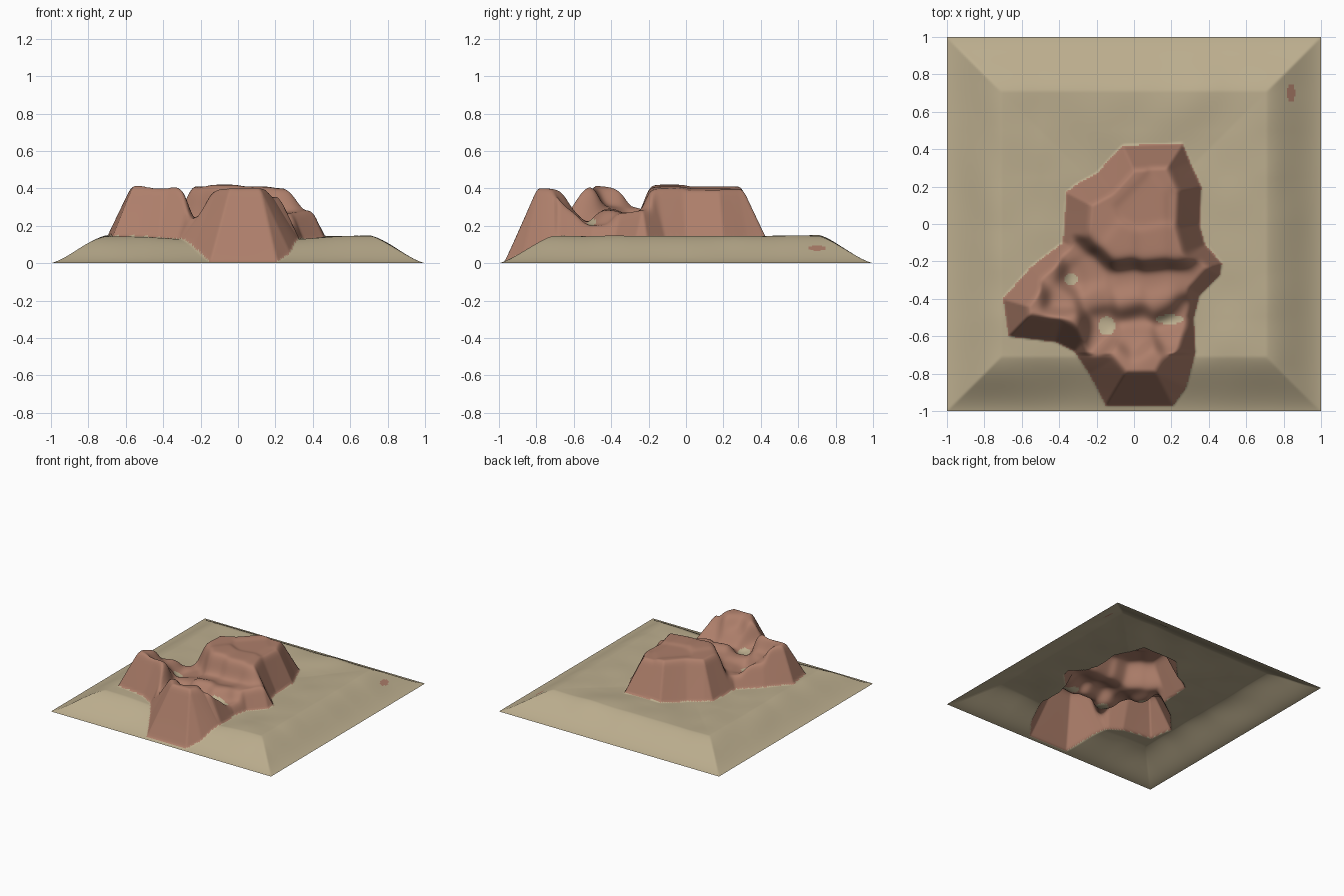
import bpy, bmesh, math
from mathutils import noise, Vector

if "Cube" in bpy.data.objects:
    bpy.data.objects.remove(bpy.data.objects["Cube"])

N = 220  # grid cells per side

# Ground outline of the rock mass
OUTLINE = [(-.36, .17), (-.31, .21), (-.2, .27), (-.06, .42), (.26, .43), (.3, .33),
           (.36, .2), (.35, 0), (.38, -.11), (.47, -.21), (.46, -.27), (.35, -.38),
           (.32, -.5), (.33, -.68), (.28, -.87), (.21, -.97), (-.15, -.97), (-.24, -.8),
           (-.32, -.68), (-.42, -.63), (-.67, -.6), (-.7, -.4), (-.55, -.23), (-.38, -.1)]

# Rock surface heights: x, y, z
HEIGHTS = [
    # big rear mesa
    (-.3, .1, .41), (-.22, -.02, .41), (-.1, .25, .41), (-.08, -.13, .42), (.05, .1, .4),
    (.25, .3, .395), (.1, -.13, .41), (.27, -.13, .4), (.3, .1, .39),
    # shelf and gully below it
    (-.34, -.13, .22), (-.32, -.28, .19), (-.22, -.26, .23), (-.2, -.4, .25), (-.05, -.31, .26),
    (.12, -.31, .26), (.27, -.31, .27), (-.03, -.42, .3), (.15, -.42, .29), (.38, -.22, .28),
    # side mesa
    (-.45, -.25, .3), (-.55, -.4, .41), (-.55, -.55, .42), (-.42, -.54, .42), (-.33, -.57, .41),
    (-.4, -.4, .3),
    # lower trough
    (-.17, -.53, .19), (0, -.53, .2), (.2, -.53, .19), (.3, -.47, .2), (-.22, -.62, .23),
    (0, -.62, .31), (.22, -.62, .29),
    # front pillar
    (-.1, -.73, .4), (.08, -.73, .4), (.25, -.73, .4), (-.1, -.9, .42), (.2, -.9, .42)]


def smooth(t):
    t = max(0, min(1, t))
    return t * t * (3 - 2 * t)


def inside_distance(x, y):
    """Signed distance to the outline, positive inside."""
    best, inside = 9, False
    for i, (bx, by) in enumerate(OUTLINE):
        ax, ay = OUTLINE[i - 1]
        ex, ey = bx - ax, by - ay
        t = max(0, min(1, ((x - ax) * ex + (y - ay) * ey) / (ex * ex + ey * ey)))
        best = min(best, math.hypot(x - ax - t * ex, y - ay - t * ey))
        if (ay > y) != (by > y) and x < ax + (y - ay) * ex / ey:
            inside = not inside
    return best if inside else -best


def sand_height(x, y):
    edge = (1 - max(abs(x), abs(y))) / .29
    level = .125 + .02 * smooth((max(abs(x), y) - .2) / .5)
    level += .008 * noise.noise(Vector((x * 4, y * 4, 3)))
    return level * (.5 * smooth(edge) + .5 * min(1, edge))


def rock_height(x, y):
    total = weight = 1e-12
    for px, py, pz in HEIGHTS:
        w = math.exp(-((x - px) ** 2 + (y - py) ** 2) / (2 * .05 ** 2)) + 1e-9
        total += w * pz
        weight += w
    return total / weight


def height(x, y):
    base = sand_height(x, y)
    d = inside_distance(x, y)
    if d <= 0:
        return base
    # steep wall rising from the outline, rounded into the rock surface
    slope = 1.75 if y < -.7 else 2.2
    wall, top = base + slope * d, max(base, rock_height(x, y))
    k = .04
    blend = max(0, k - abs(wall - top)) / k
    return max(base, min(wall, top) - blend * blend * k / 4)


# Small colour patches: x, y, radius x, radius y
SAND_PATCHES = [(-.335, -.295, .035, .033), (-.145, -.545, .045, .05), (.19, -.51, .075, .025)]
ROCK_PATCH = (.84, .7, .02, .05)


def in_patch(x, y, p):
    return ((x - p[0]) / p[2]) ** 2 + ((y - p[1]) / p[3]) ** 2 < 1


def material(name, color):
    m = bpy.data.materials.new(name)
    m.diffuse_color = (*color, 1)
    m.use_nodes = True
    m.node_tree.nodes["Principled BSDF"].inputs["Base Color"].default_value = m.diffuse_color
    return m


# Terrain sheet
bm = bmesh.new()
bmesh.ops.create_grid(bm, x_segments=N, y_segments=N, size=1)
for v in bm.verts:
    v.co.z = height(v.co.x, v.co.y)
for f in bm.faces:
    c = f.calc_center_median()
    rock = inside_distance(c.x, c.y) > 0 and not any(in_patch(c.x, c.y, p) for p in SAND_PATCHES)
    f.material_index = int(rock or in_patch(c.x, c.y, ROCK_PATCH))
    f.smooth = True
mesh = bpy.data.meshes.new("terrain")
bm.to_mesh(mesh)
bm.free()
mesh.materials.append(material("sand", (.50, .42, .27)))
mesh.materials.append(material("red rock", (.42, .21, .145)))
terrain = bpy.data.objects.new("terrain", mesh)
bpy.context.collection.objects.link(terrain)
